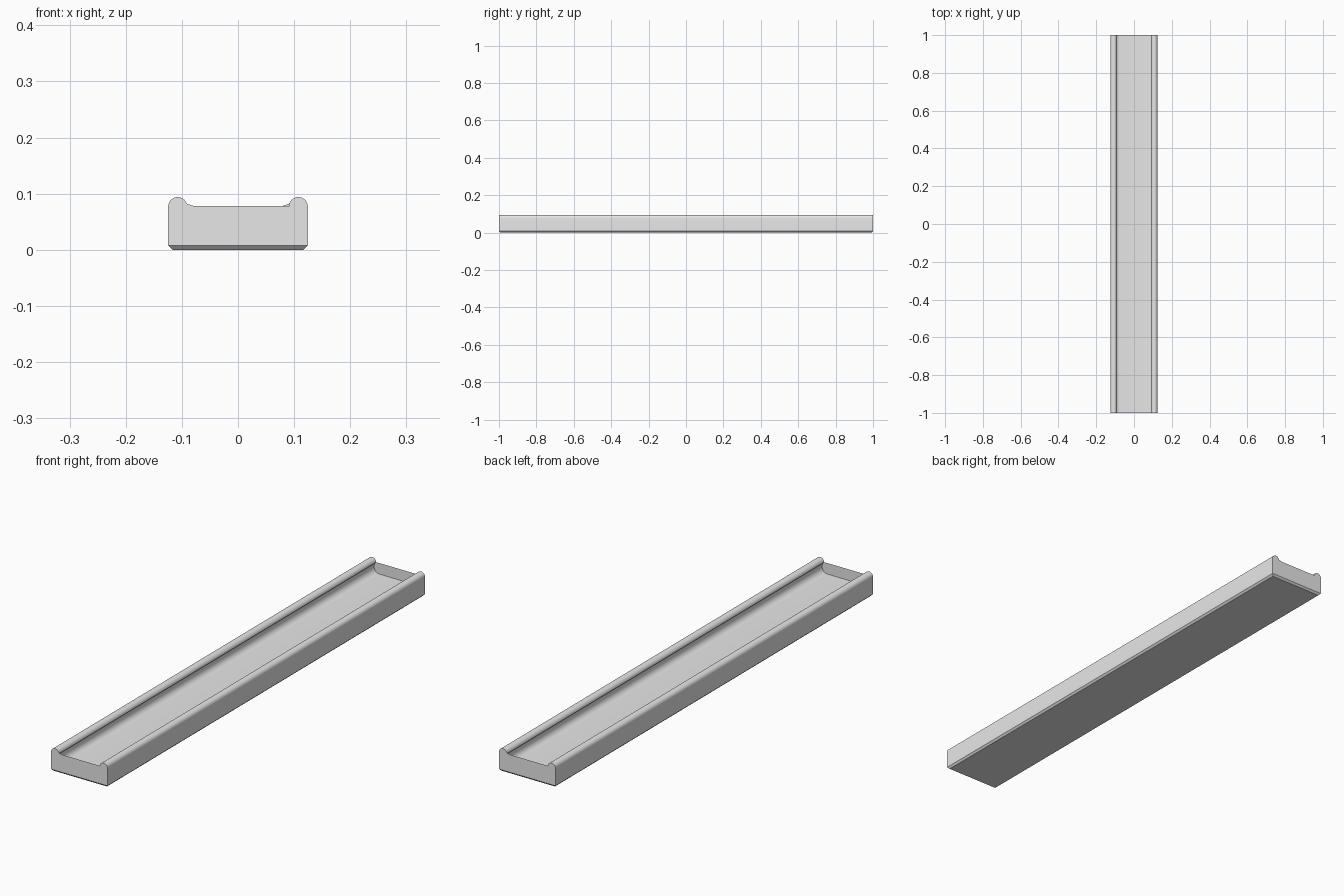
import bpy, bmesh
from math import sin, cos, radians

if "Cube" in bpy.data.objects:
    bpy.data.objects.remove(bpy.data.objects["Cube"])

HALF_WIDTH, HALF_LENGTH = 0.1245, 1.0


def arc(cx, cz, r, start, end, steps):
    """Points on a circle between two angles in degrees."""
    angles = [radians(start + (end - start) * i / steps) for i in range(steps + 1)]
    return [(cx + r * cos(a), cz + r * sin(a)) for a in angles]


# Left half of the cross-section: outer wall, rounded lip, undercut, floor
half = [(-HALF_WIDTH, 0)]
half += arc(-0.1075, 0.077, 0.017, 180, 0, 16)
half += arc(-0.076, 0.058, 0.024, 124, 270, 16)
profile = half + [(-x, z) for x, z in reversed(half)]

# Extrude the cross-section along the length
bm = bmesh.new()
end = bm.faces.new([bm.verts.new((x, -HALF_LENGTH, z)) for x, z in profile])
extruded = bmesh.ops.extrude_face_region(bm, geom=[end], use_keep_orig=True)
moved = [g for g in extruded["geom"] if isinstance(g, bmesh.types.BMVert)]
bmesh.ops.translate(bm, verts=moved, vec=(0, 2 * HALF_LENGTH, 0))
bmesh.ops.recalc_face_normals(bm, faces=bm.faces[:])

# Chamfer around the underside
bottom = [e for e in bm.edges if all(v.co.z < 0.001 for v in e.verts)]
bmesh.ops.bevel(bm, geom=bottom, offset=0.0075, segments=1, affect='EDGES')
bmesh.ops.recalc_face_normals(bm, faces=bm.faces[:])

mesh = bpy.data.meshes.new("channel_rail")
bm.to_mesh(mesh)
bm.free()
rail = bpy.data.objects.new("channel_rail", mesh)
bpy.context.collection.objects.link(rail)

# Plain grey finish
grey = bpy.data.materials.new("light_grey")
grey.use_nodes = True
colour = (0.8, 0.8, 0.8, 1)
grey.diffuse_color = colour
grey.node_tree.nodes["Principled BSDF"].inputs["Base Color"].default_value = colour
mesh.materials.append(grey)

# Smooth curves with crisp edges
bpy.ops.object.select_all(action='DESELECT')
rail.select_set(True)
bpy.context.view_layer.objects.active = rail
bpy.ops.object.shade_smooth_by_angle(angle=radians(30))
